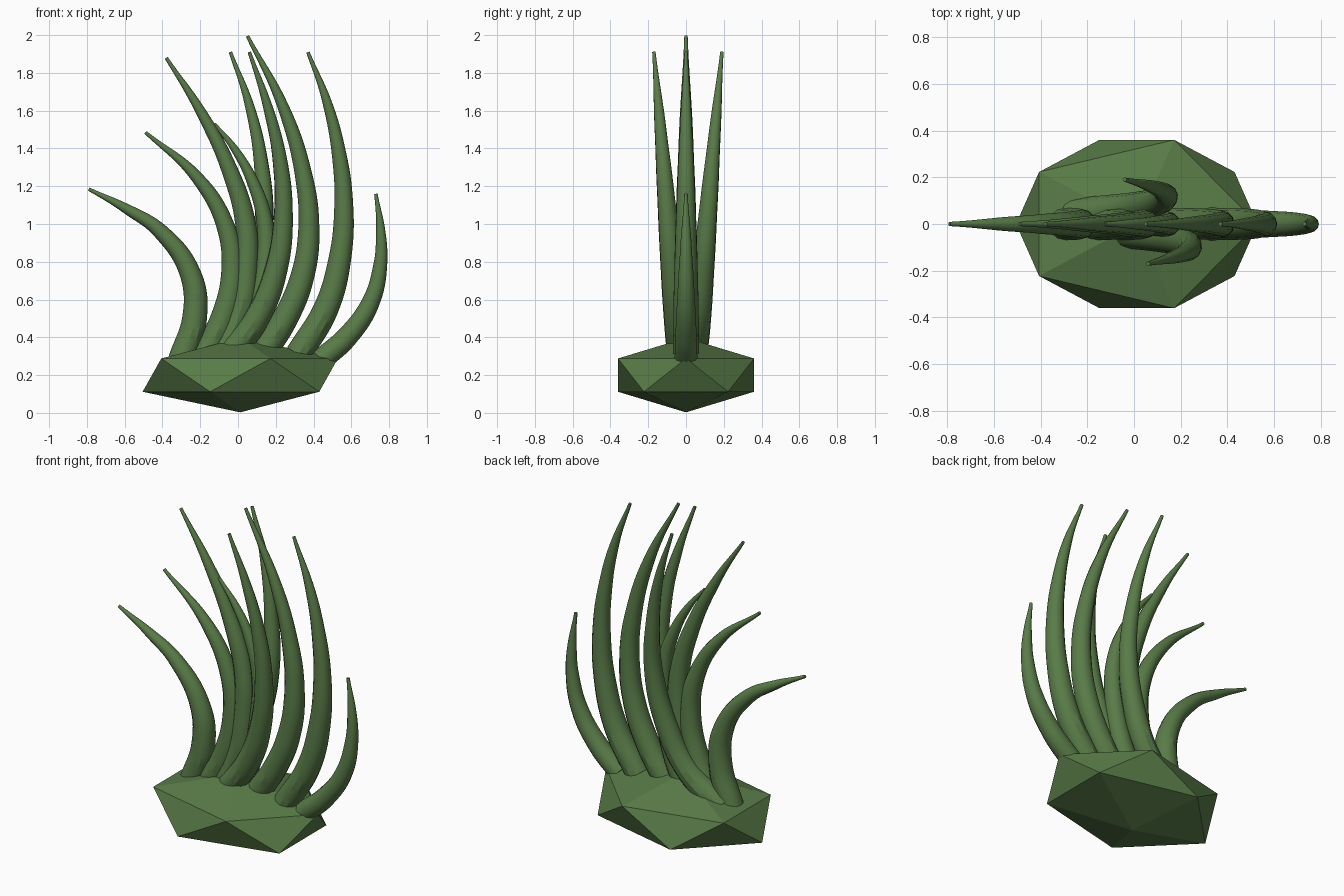
import bpy, math

if "Cube" in bpy.data.objects:
    bpy.data.objects.remove(bpy.data.objects["Cube"])

green = bpy.data.materials.new("plant_green")
green.diffuse_color = (0.10, 0.20, 0.065, 1)
green.use_nodes = True
green.node_tree.nodes["Principled BSDF"].inputs["Base Color"].default_value = green.diffuse_color

# Faceted rock-like base: a squashed icosahedron
bpy.ops.mesh.primitive_ico_sphere_add(subdivisions=1, radius=1, location=(0.012, 0, 0.2))
base = bpy.context.object
base.name = "base"
base.scale = (0.578, 0.4235, 0.197)
bpy.ops.object.transform_apply(location=False, rotation=False, scale=True)
base.data.materials.append(green)


def tendril(name, path, r=0.07, y0=0.0, y1=0.0):
    """Tapered tube through (x, z) points, drifting sideways from y0 to y1."""
    cu = bpy.data.curves.new(name, 'CURVE')
    cu.dimensions = '3D'
    cu.bevel_depth = 1.0
    cu.bevel_resolution = 4
    cu.resolution_u = 8
    cu.use_fill_caps = True
    sp = cu.splines.new('BEZIER')
    sp.radius_interpolation = 'CARDINAL'
    sp.bezier_points.add(len(path) - 1)
    lengths = [0.0]
    for a, b in zip(path, path[1:]):
        lengths.append(lengths[-1] + math.dist(a, b))
    for p, (x, z), s in zip(sp.bezier_points, path, lengths):
        t = s / lengths[-1]
        p.co = (x, y0 + (y1 - y0) * t, z)
        p.handle_left_type = p.handle_right_type = 'AUTO'
        p.radius = 0.009 + (r - 0.009) * (1 - t ** 1.6)
    ob = bpy.data.objects.new(name, cu)
    bpy.context.collection.objects.link(ob)
    bpy.ops.object.select_all(action='DESELECT')
    ob.select_set(True)
    bpy.context.view_layer.objects.active = ob
    bpy.ops.object.convert(target='MESH')
    ob = bpy.context.object
    ob.name = name
    ob.data.materials.append(green)
    bpy.ops.object.shade_smooth_by_angle()


# Central row of tendrils
tendril("tendril_1", [(-.30, .28), (-.23, .5), (-.25, .73), (-.41, .96), (-.59, 1.08), (-.79, 1.185)])
tendril("tendril_2", [(-.19, .28), (-.08, .5), (-.03, .75), (-.07, 1.0), (-.22, 1.25), (-.49, 1.485)])
tendril("tendril_3", [(-.10, .3), (0, .5), (.045, .75), (.04, 1.0), (-.05, 1.3), (-.20, 1.6), (-.38, 1.88)])
tendril("tendril_4", [(.12, .3), (.25, .5), (.34, .72), (.375, .97), (.345, 1.27), (.235, 1.63), (.05, 1.995)])
tendril("tendril_5", [(.32, .31), (.465, .55), (.54, .82), (.56, 1.1), (.535, 1.37), (.47, 1.65), (.37, 1.91)])
tendril("tendril_6", [(.44, .28), (.58, .405), (.70, .58), (.753, .78), (.755, .97), (.73, 1.16)], 0.06)
tendril("tendril_7", [(0, .3), (.1, .55), (.145, .8), (.14, 1.02), (.075, 1.23), (-.02, 1.4), (-.125, 1.53)], 0.065)
# Two tendrils splaying to the front and back
tendril("front_tendril", [(-.06, .29), (.1, .5), (.2, .75), (.24, 1.05), (.22, 1.35), (.155, 1.63), (.06, 1.91)],
        0.07, -.03, -.17)
tendril("back_tendril", [(-.26, .28), (-.05, .46), (.07, .7), (.135, 1.0), (.125, 1.3), (.06, 1.63), (-.04, 1.91)],
        0.07, .04, .19)
